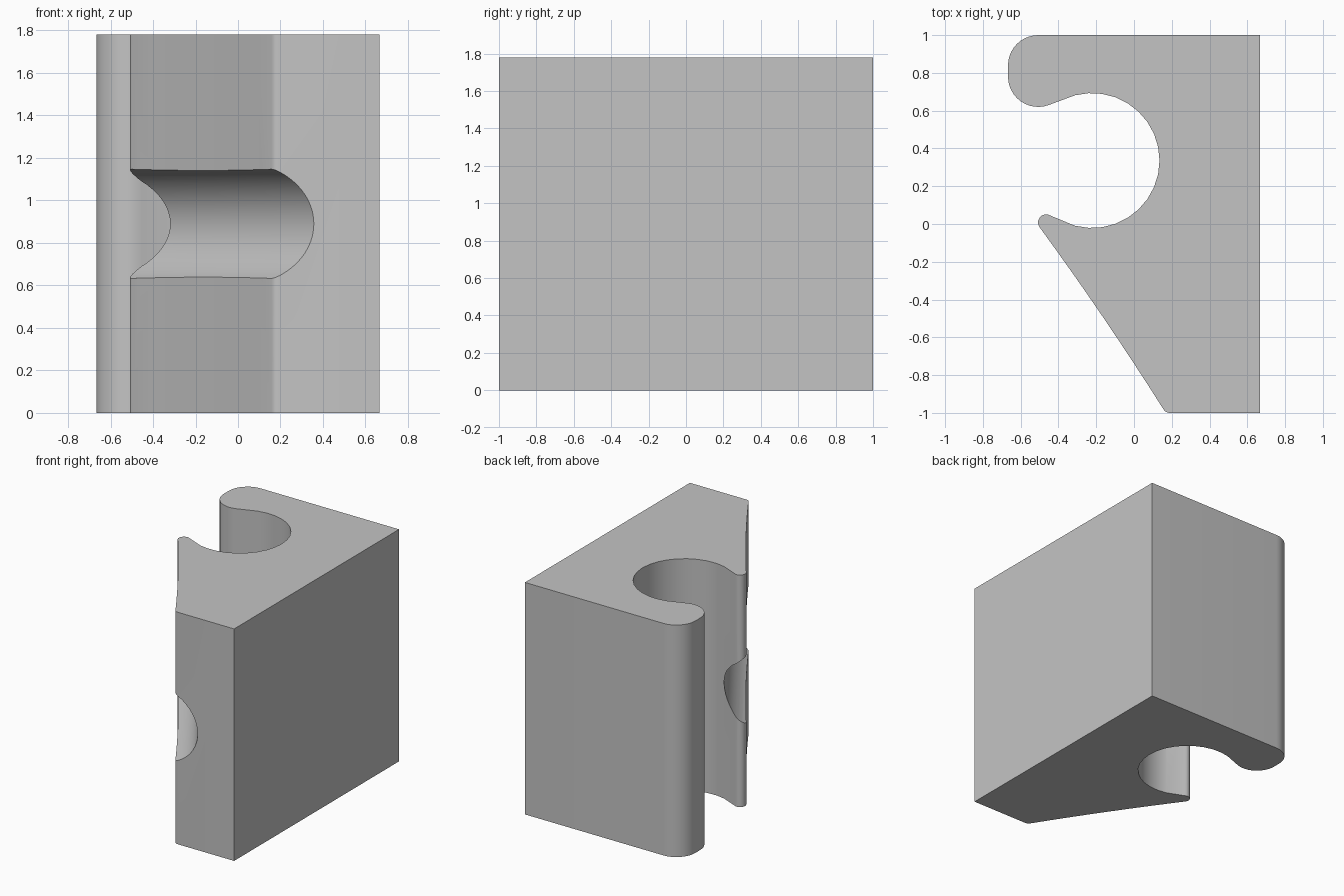
import bpy
import bmesh
from math import cos, sin, radians
from mathutils import Vector

if "Cube" in bpy.data.objects:
    bpy.data.objects.remove(bpy.data.objects["Cube"], do_unlink=True)

HEIGHT = 1.78


def arc(cx, cy, r, start, end, steps):
    """Points along a circular arc, angles in degrees."""
    angles = [radians(start + (end - start) * i / steps) for i in range(steps + 1)]
    return [Vector((cx + r * cos(a), cy + r * sin(a))) for a in angles]


def bowed_line(a, b, sag, steps):
    """Inner points of a slightly curved line from a to b."""
    d = b - a
    normal = Vector((-d.y, d.x)).normalized()
    ts = [i / steps for i in range(1, steps)]
    return [a + d * t + normal * sag * 4 * t * (1 - t) for t in ts]


# Clip outline: straight back and side, rounded hook, round socket, lip, sloped front
lip = arc(-0.465, 0.008, 0.043, 58, 214, 10)
toe = arc(0.19, -0.96, 0.04, 214, 270, 5)
outline = [Vector((0.667, -1)), Vector((0.667, 1))]
outline += arc(-0.507, 0.84, 0.16, 90, 180, 10)
outline += arc(-0.507, 0.78, 0.16, 180, 290, 12)
outline += arc(-0.222, 0.336, 0.357, 104.6, -104.6, 18)
outline += lip + bowed_line(lip[-1], toe[0], 0.01, 8) + toe

# Extrude the outline into the clip body
bm = bmesh.new()
base = bm.faces.new([bm.verts.new((p.x, p.y, 0)) for p in outline])
top = bmesh.ops.extrude_face_region(bm, geom=[base])["geom"]
bmesh.ops.translate(bm, vec=(0, 0, HEIGHT),
                    verts=[v for v in top if isinstance(v, bmesh.types.BMVert)])
bmesh.ops.recalc_face_normals(bm, faces=bm.faces)
mesh = bpy.data.meshes.new("clip_body")
bm.to_mesh(mesh)
bm.free()
body = bpy.data.objects.new("clip_body", mesh)
bpy.context.collection.objects.link(body)

# Round groove running along the sloped front
slope = (lip[-1] - toe[0]).normalized().to_3d()
inward = Vector((slope.y, -slope.x, 0))
radius, length = 0.29, 1.9
start = Vector((0.357, -1, HEIGHT / 2)) - inward * radius - slope * 0.45
bpy.ops.mesh.primitive_cylinder_add(
    vertices=64, radius=radius, depth=length, location=start + slope * length / 2,
    rotation=slope.to_track_quat("Z", "Y").to_euler())
cutter = bpy.context.object
cutter.name = "groove_cutter"
cutter.hide_render = True

bpy.ops.object.select_all(action="DESELECT")
body.select_set(True)
bpy.context.view_layer.objects.active = body
cut = body.modifiers.new("groove", "BOOLEAN")
cut.operation = "DIFFERENCE"
cut.solver = "EXACT"
cut.object = cutter
bpy.ops.object.modifier_apply(modifier=cut.name)
bpy.data.objects.remove(cutter, do_unlink=True)

# Single plain grey
grey = bpy.data.materials.new("light_grey")
grey.use_nodes = True
colour = (0.55, 0.55, 0.55, 1)
grey.diffuse_color = colour
grey.node_tree.nodes["Principled BSDF"].inputs["Base Color"].default_value = colour
body.data.materials.clear()
body.data.materials.append(grey)

bpy.ops.object.shade_smooth_by_angle(angle=radians(30))
